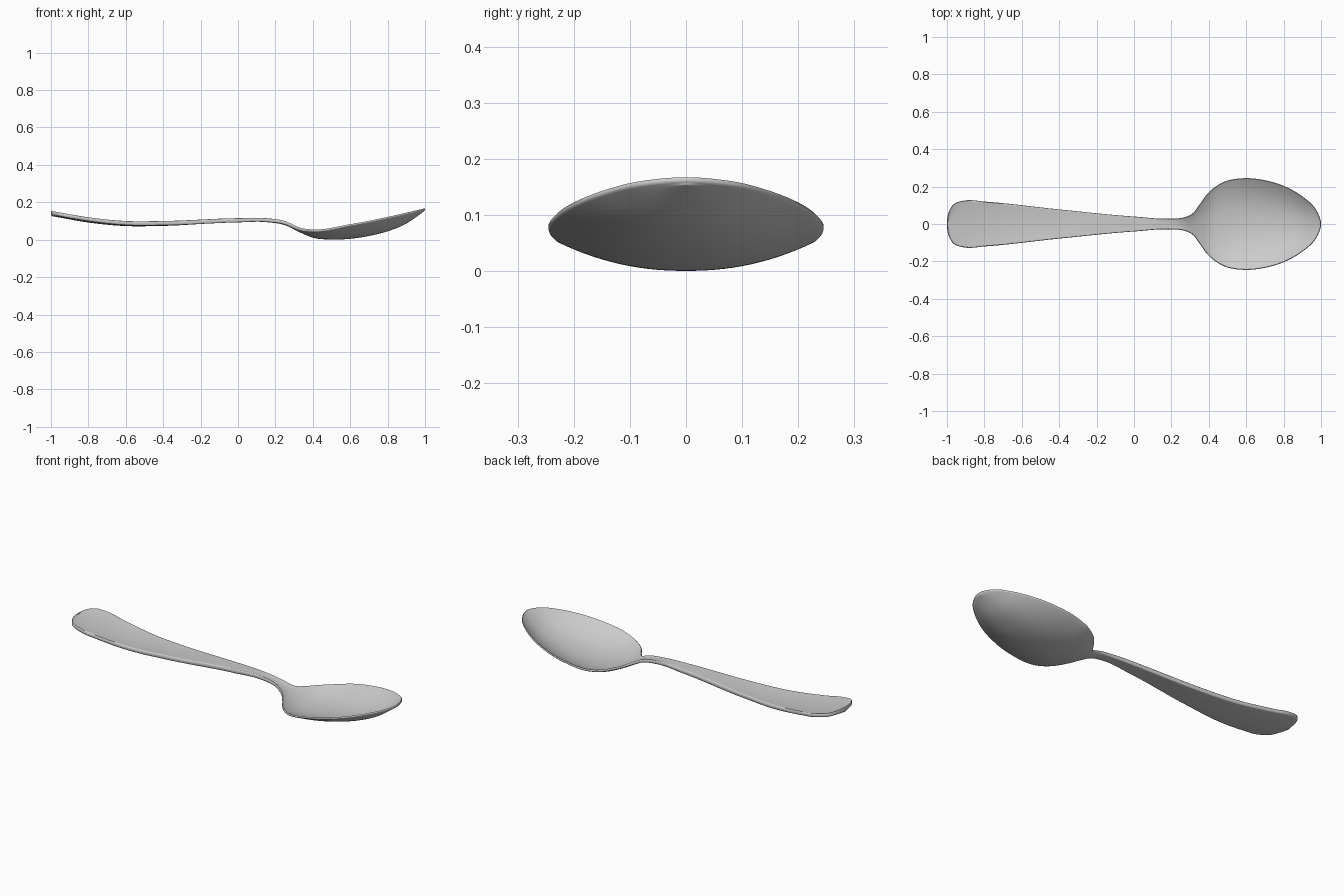
import bpy
import bmesh
from mathutils import Vector

cube = bpy.data.objects.get("Cube")
if cube:
    bpy.data.objects.remove(cube, do_unlink=True)

# Half outline from above: distance along the length, half width
OUTLINE = [(-1, 0), (-.992, .06), (-.965, .105), (-.9, .126), (-.8, .12), (-.4, .078),
           (0, .04), (.2, .029), (.27, .036), (.315, .058), (.345, .097), (.4, .17),
           (.48, .225), (.59, .245), (.7, .234), (.8, .204), (.9, .148), (.97, .082), (1, 0)]
# Height of the rim and of the underside centre line along the length
RIM = [(-1, .154), (-.8, .12), (-.6, .1), (-.4, .1), (0, .115), (.15, .115),
       (.25, .1), (.34, .062), (.4, .055), (.6, .083), (.8, .122), (1, .168)]
KEEL = [(-1, .127), (-.8, .092), (-.6, .073), (-.4, .074), (0, .094), (.15, .094), (.25, .078),
        (.34, .035), (.4, .011), (.49, .001), (.6, .005), (.7, .02), (.8, .045), (.9, .086), (1, .156)]
# Sheet thickness along the length
THICK = [(-1, .02), (.2, .019), (.45, .012), (1, .011)]

STATIONS = 180
ACROSS = 28
ROUND = .003


def smooth(keys, values, t):
    """Smooth curve through the values, with slopes weighted by key spacing."""
    last = len(keys) - 1
    t = min(max(t, keys[0]), keys[last])
    i = 0
    while i < last - 1 and t > keys[i + 1]:
        i += 1

    def slope(k):
        if k == 0 or k == last:
            j = min(k, last - 1)
            return (values[j + 1] - values[j]) / (keys[j + 1] - keys[j])
        before, after = keys[k] - keys[k - 1], keys[k + 1] - keys[k]
        rise_before = (values[k] - values[k - 1]) / before
        rise_after = (values[k + 1] - values[k]) / after
        return (rise_before * after + rise_after * before) / (before + after)

    span = keys[i + 1] - keys[i]
    s = (t - keys[i]) / span
    ease = s * s * (3 - 2 * s)
    return (values[i] * (1 - ease) + values[i + 1] * ease
            + slope(i) * (span * s * (1 - s) ** 2)
            - slope(i + 1) * (span * s * s * (1 - s)))


def height(profile, x):
    keys, values = zip(*profile)
    return smooth(keys, values, x)


# Outline continued past both ends so that the tips come out round
points = [Vector(p) for p in OUTLINE]
flip = Vector((1, -1))
points = [points[1] * flip] + points + [points[-2] * flip]
knots = [0]
for a, b in zip(points, points[1:]):
    knots.append(knots[-1] + (b - a).length)


def outline(f):
    return smooth(knots, points, knots[1] + (knots[-2] - knots[1]) * f)


def section(f):
    """Closed loop of points around the spoon at one station."""
    edge = outline(f)
    along = outline(min(f + .001, 1)) - outline(max(f - .001, 0))
    normal = Vector((-along.y, along.x)).normalized()
    if f in (0, 1):
        edge.y = 0
        normal = Vector((2 * f - 1, 0))
    inner = edge - normal * ROUND
    inner.y = max(inner.y, 0)
    x = inner.x
    rim, keel, thick = height(RIM, x), height(KEEL, x), height(THICK, x)
    sag = max(rim - keel - thick, 0)
    top = []
    for k in range(ACROSS + 1):
        u = 2 * k / ACROSS - 1
        top.append(Vector((x, u * inner.y, rim - sag * (1 - abs(u) ** 2.2))))
    bottom = [p - Vector((0, 0, thick)) for p in reversed(top)]
    upper, lower = rim - ROUND, rim - thick + ROUND
    back = [Vector((edge.x, edge.y, z)) for z in (upper, lower)]
    front = [Vector((edge.x, -edge.y, z)) for z in (lower, upper)]
    return top + back + bottom + front


# Spoon: sections joined along the length, closing to a line at each tip
bm = bmesh.new()
loops = [[bm.verts.new(p) for p in section(i / STATIONS)] for i in range(STATIONS + 1)]
for a, b in zip(loops, loops[1:]):
    for k in range(len(a)):
        n = (k + 1) % len(a)
        bm.faces.new((a[k], a[n], b[n], b[k]))
bmesh.ops.remove_doubles(bm, verts=bm.verts, dist=.00002)
bmesh.ops.recalc_face_normals(bm, faces=bm.faces)
mesh = bpy.data.meshes.new("spoon")
bm.to_mesh(mesh)
bm.free()
spoon = bpy.data.objects.new("spoon", mesh)
bpy.context.collection.objects.link(spoon)

# Plain metal grey
steel = bpy.data.materials.new("steel grey")
steel.use_nodes = True
grey = (.6, .6, .6, 1)
steel.diffuse_color = grey
steel.node_tree.nodes["Principled BSDF"].inputs["Base Color"].default_value = grey
mesh.materials.append(steel)

bpy.ops.object.select_all(action="DESELECT")
spoon.select_set(True)
bpy.context.view_layer.objects.active = spoon
bpy.ops.object.shade_smooth_by_angle(angle=.9)
